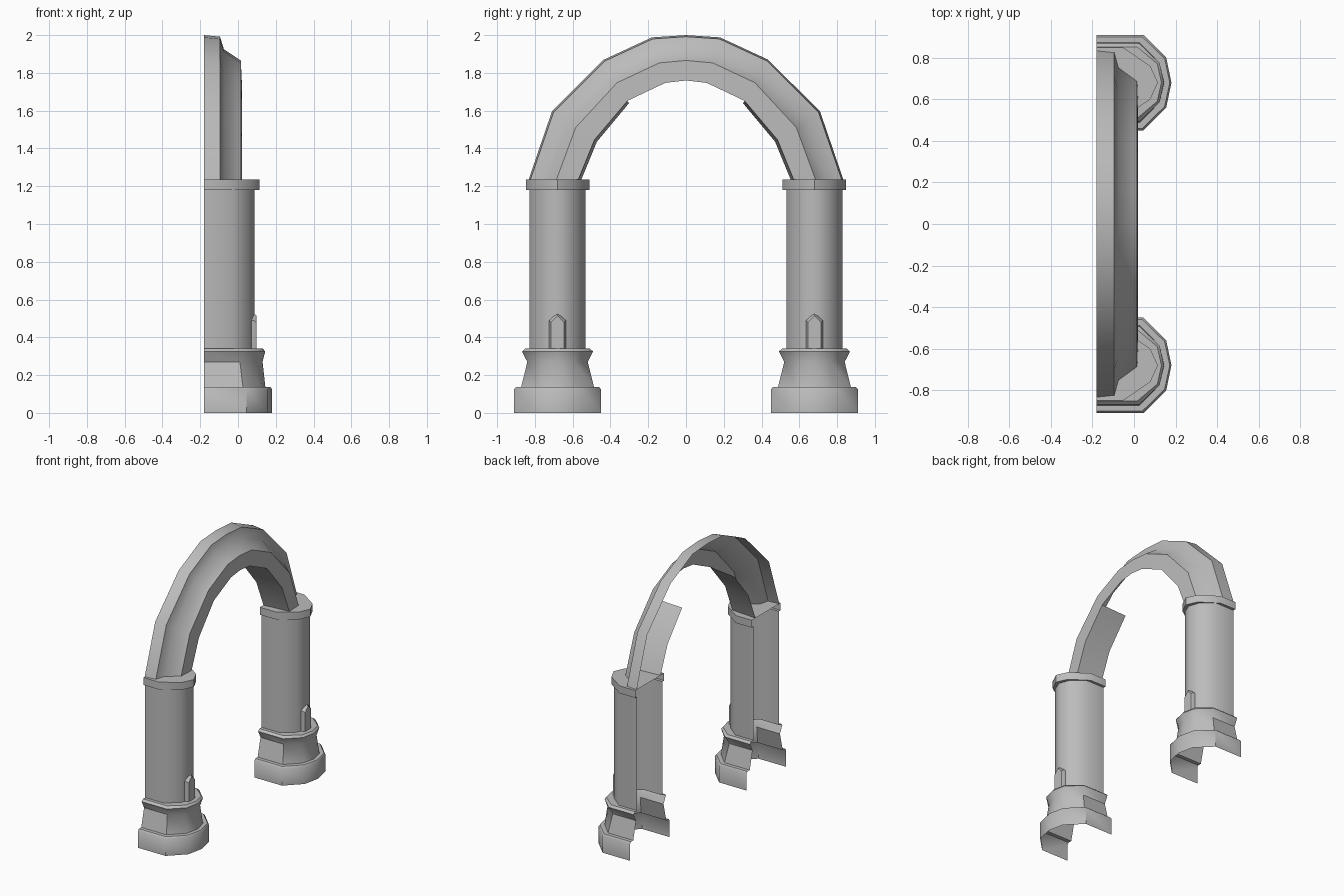
import bpy
import math

old = bpy.data.objects.get("Cube")
if old:
    bpy.data.objects.remove(old, do_unlink=True)

stone = bpy.data.materials.new("grey_stone")
stone.use_nodes = True
GREY = (0.5, 0.5, 0.5, 1)
stone.diffuse_color = GREY
stone.node_tree.nodes["Principled BSDF"].inputs["Base Color"].default_value = GREY

BACK = -0.18      # open rear plane
COLUMN_Y = 0.68   # column centre


def loft(name, rows, cap=False, closed=False):
    """Skin a list of equal-length point rows; cap fills the last row."""
    n = len(rows[0])
    verts = [p for row in rows for p in row]
    faces = []
    for r in range(len(rows) - 1):
        for i in range(n if closed else n - 1):
            a, b = r * n + i, r * n + (i + 1) % n
            faces.append((a, a + n, b + n, b))
    if cap:
        start = (len(rows) - 1) * n
        faces.append(tuple(reversed(range(start, start + n))))
    mesh = bpy.data.meshes.new(name)
    mesh.from_pydata(verts, [], faces)
    mesh.materials.append(stone)
    obj = bpy.data.objects.new(name, mesh)
    bpy.context.collection.objects.link(obj)
    bpy.ops.object.select_all(action="DESELECT")
    obj.select_set(True)
    bpy.context.view_layer.objects.active = obj
    bpy.ops.object.shade_smooth_by_angle(angle=math.radians(40))
    return obj


def half_ring(cy, z, half, shoulder, mid_half, mid, front):
    """Half-octagon outline, open at the back."""
    side = [(BACK, half), (shoulder, half), (mid, mid_half)]
    pts = side + [(front, 0)] + [(x, -y) for x, y in reversed(side)]
    return [(x, cy + y, z) for x, y in pts]


# Outline sizes: half width, shoulder x, mid half width, mid x, front x
PLINTH = (0.23, 0.045, 0.12, 0.155, 0.18)
PLINTH_TOP = (0.22, 0.04, 0.115, 0.147, 0.172)
FOOT = (0.193, 0.026, 0.095, 0.123, 0.145)
WAIST = (0.16, 0.01, 0.085, 0.107, 0.13)
FLARE = (0.188, 0.026, 0.095, 0.123, 0.144)
FLARE_TOP = (0.172, 0.015, 0.09, 0.112, 0.132)
SHAFT = (0.148, -0.03, 0.075, 0.06, 0.087)
CAP = (0.168, -0.05, 0.08, 0.078, 0.115)

PARTS = {
    "plinth": [(0, PLINTH), (0.125, PLINTH), (0.137, PLINTH_TOP), (0.137, FOOT)],
    "base": [(0.137, FOOT), (0.27, WAIST), (0.325, FLARE),
             (0.34, FLARE_TOP), (0.34, SHAFT)],
    "shaft": [(0.34, SHAFT), (1.18, SHAFT)],
    "capital": [(1.18, SHAFT), (1.18, CAP), (1.235, CAP)],
}


def gable(cy, x, half, shoulder, peak):
    outline = [(-half, 0.34), (-half, shoulder), (0, peak), (half, shoulder), (half, 0.34)]
    return [(x, cy + y, z) for y, z in outline]


# Columns with a small pointed block on the front of each
for side, sign in (("left", -1), ("right", 1)):
    cy = sign * COLUMN_Y
    for part, stations in PARTS.items():
        rows = [half_ring(cy, z, *size) for z, size in stations]
        loft(f"{side}_{part}", rows, cap=part == "capital")
    loft(f"{side}_pointed_block",
         [gable(cy, 0.05, 0.044, 0.49, 0.53), gable(cy, 0.08, 0.044, 0.49, 0.53),
          gable(cy, 0.098, 0.035, 0.48, 0.515)], cap=True, closed=True)

# Arch: outer and inner curves, from the springing to the crown
OUTER = [(0.833, 1.235), (0.71, 1.595), (0.435, 1.87), (0.18, 1.988), (0, 2.0)]
INNER = [(0.57, 1.235), (0.485, 1.445), (0.31, 1.652), (0.11, 1.747), (0, 1.76)]


def mirrored(curve):
    return curve + [(-y, z) for y, z in reversed(curve[:-1])]


def arch_rows(section):
    """Section points are (x, blend from outer to inner curve)."""
    rows = []
    for (oy, oz), (iy, iz) in zip(mirrored(OUTER), mirrored(INNER)):
        rows.append([(x, oy + (iy - oy) * t, oz + (iz - oz) * t) for x, t in section])
    return rows


loft("arch_moulding", arch_rows([(BACK, 0), (-0.095, 0.035), (-0.075, 0.31),
                                 (0.015, 0.56), (0.02, 1)]))

# Underside panels on the lower part of the arch only
soffit = arch_rows([(0.02, 1), (BACK, 1.06)])
loft("right_arch_underside", soffit[:3])
loft("left_arch_underside", soffit[-3:])
